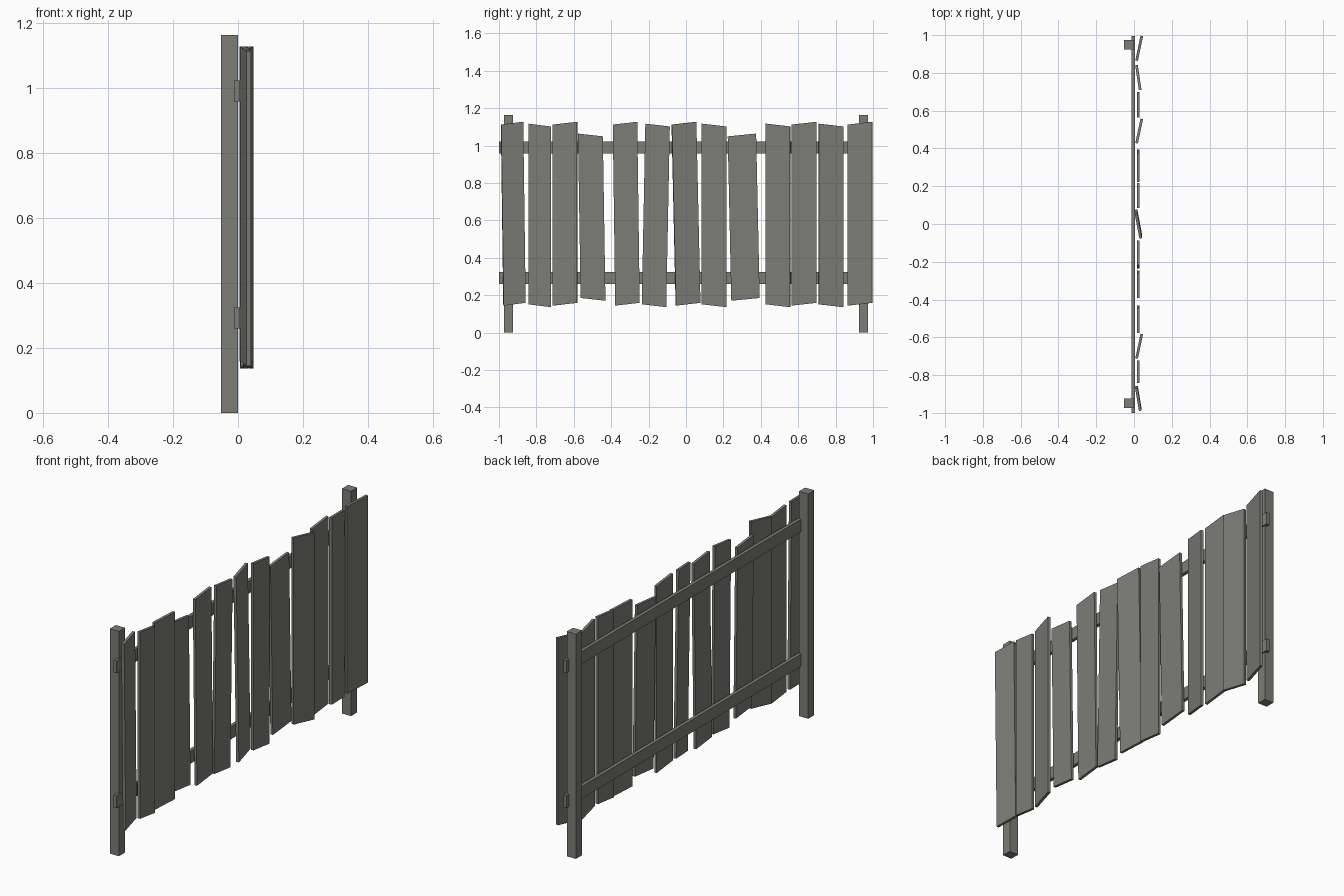
import bpy, bmesh
from mathutils import Vector

if "Cube" in bpy.data.objects:
    bpy.data.objects.remove(bpy.data.objects["Cube"])

wood = bpy.data.materials.new("weathered grey wood")
wood.diffuse_color = (0.20, 0.205, 0.18, 1)
wood.use_nodes = True
wood.node_tree.nodes["Principled BSDF"].inputs["Base Color"].default_value = wood.diffuse_color


def hexahedron(name, bottom, top):
    """Solid between two matching four-point loops."""
    bm = bmesh.new()
    b = [bm.verts.new(p) for p in bottom]
    t = [bm.verts.new(p) for p in top]
    bm.faces.new(b[::-1])
    bm.faces.new(t)
    for i in range(4):
        j = (i + 1) % 4
        bm.faces.new((b[i], b[j], t[j], t[i]))
    bmesh.ops.recalc_face_normals(bm, faces=bm.faces)
    mesh = bpy.data.meshes.new(name)
    bm.to_mesh(mesh)
    bm.free()
    mesh.materials.append(wood)
    obj = bpy.data.objects.new(name, mesh)
    bpy.context.collection.objects.link(obj)


def box(name, x0, x1, y0, y1, z0, z1):
    loop = [(x0, y0), (x1, y0), (x1, y1), (x0, y1)]
    hexahedron(name, [(x, y, z0) for x, y in loop], [(x, y, z1) for x, y in loop])


# posts
for side, y in (("left", -0.949), ("right", 0.949)):
    box(side + "_post", -0.052, 0.0, y - 0.025, y + 0.025, 0, 1.163)

# rails
for level, z in (("lower", 0.292), ("upper", 0.99)):
    box(level + "_rail", -0.012, 0.006, -1.0, 0.994, z - 0.032, z + 0.032)

# planks: y centre at top, y centre at bottom, width, end slope, short, twist in x
PLANKS = [
    (-0.930, -0.917, 0.120, 1, 0, -0.020),
    (-0.783, -0.783, 0.120, -1, 0, 0),
    (-0.647, -0.647, 0.133, 1, 0, 0.028),
    (-0.511, -0.497, 0.133, -1, 1, 0),
    (-0.326, -0.313, 0.131, 1, 0, 0),
    (-0.152, -0.171, 0.131, -1, 0, 0),
    (-0.011, 0.011, 0.133, 1, 0, -0.025),
    (0.150, 0.150, 0.133, -1, 0, 0),
    (0.299, 0.318, 0.152, 1, 1, 0),
    (0.492, 0.492, 0.132, -1, 0, 0.028),
    (0.631, 0.631, 0.134, 1, 0, 0),
    (0.775, 0.775, 0.134, -1, 0, -0.020),
    (0.930, 0.930, 0.134, 1, 0, 0.028),
]
THICK = 0.014


def plank_loop(y, width, z, rise, twist):
    x = 0.0275 if twist > 0 else 0.023
    along = Vector((twist, width, 0))
    out = Vector((width, -twist, 0)).normalized() * THICK / 2
    half = along / 2 * (1 - abs(out.y) * 2 / width)
    mid, lift = Vector((x, y, z)), Vector((0, 0, rise / 2))
    return [mid - half - lift - out, mid - half - lift + out,
            mid + half + lift + out, mid + half + lift - out]


for n, (yt, yb, w, slope, short, twist) in enumerate(PLANKS, 1):
    zt, zb = (1.12, 0.152) if slope > 0 else (1.11, 0.144)
    if short:
        zt, zb = 1.057, 0.178
    rise = slope * 0.015
    hexahedron("plank_%02d" % n, plank_loop(yb, w, zb, rise, twist),
               plank_loop(yt, w, zt, rise, twist))
